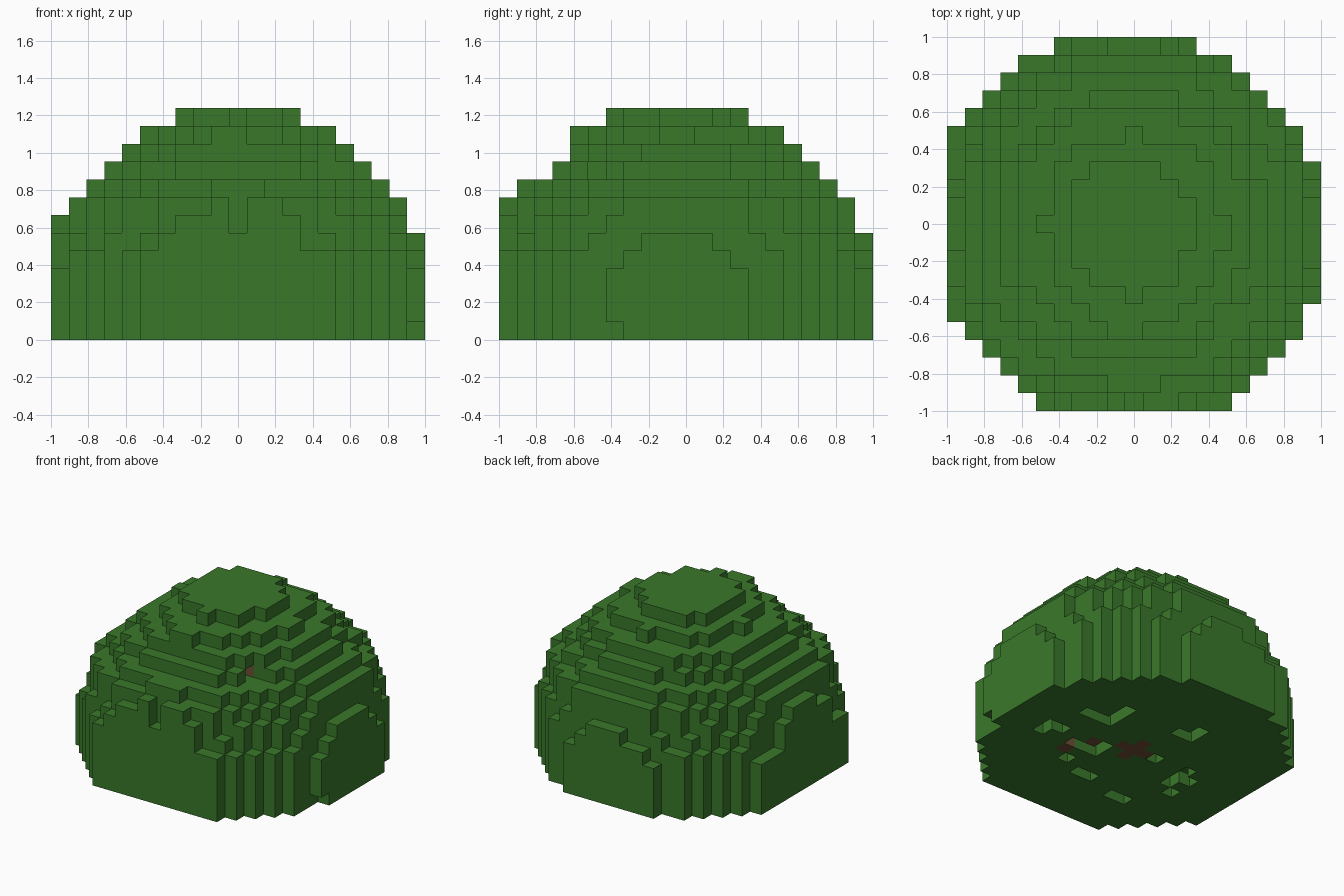
import bpy
import bmesh
from mathutils import Vector

cube = bpy.data.objects.get("Cube")
if cube:
    bpy.data.objects.remove(cube)

UNIT = 2 / 21          # edge of one block
HALF = 10              # blocks either side of the middle one


def make_material(name, rgb):
    mat = bpy.data.materials.new(name)
    mat.use_nodes = True
    colour = (*rgb, 1)
    mat.diffuse_color = colour
    mat.node_tree.nodes["Principled BSDF"].inputs["Base Color"].default_value = colour
    return mat


leaf_green = make_material("leaf green", (0.041, 0.187, 0.023))
bark_brown = make_material("bark brown", (0.16, 0.075, 0.032))

# Squared radius of each block layer, from the ground to the crown
LAYERS = [122, 122, 122, 122, 122, 107, 100, 95.5, 78, 60, 45, 28, 14.4]


def in_canopy(i, j, k):
    """Round layers, leaning slightly to the front and right."""
    return (i + 0.15) ** 2 + (j + 0.25) ** 2 <= LAYERS[k]


span = range(-HALF, HALF + 1)
leaves = {(i, j, k) for k in range(len(LAYERS)) for i in span for j in span
          if in_canopy(i, j, k)}

# Uneven top edge of the front face, one column height per block
FRONT_TOPS = [5, 6, 7, 7, 8, 6, 8, 8, 7, 5, 5]
leaves = {b for b in leaves if b[1] > -HALF}
leaves |= {(i - 5, -HALF, k) for i, top in enumerate(FRONT_TOPS) for k in range(top)}

# Irregular leaf tufts
leaves |= {(-HALF, 5, k) for k in range(4)}
leaves |= {(-1, -6, 11), (0, -6, 11), (-3, 6, 10)}

# Clipped columns around the rim
RIM = [(7, 8), (8, 7), (-8, -8), (10, 4)]
leaves -= {(i, j, k) for i, j in RIM for k in range(5)}

# Shoulders of the side and back faces
leaves -= {(s, j, 4) for s in (-HALF, HALF) for j in span if not -4 < j < 3}
leaves -= {(i, HALF, 4) for i in span if not -4 < i < 3}

# Clipped crown corner and side tuft
leaves -= {(3, -2, 12), (-5, 1, 11), (-5, -1, 11), (-5, -2, 11)}

# Missing block low on the side, and the recess in the upper front
leaves -= {(10, -4, 0), (4, -5, 9), (5, -5, 9), (5, -6, 9)}

# Gaps in the underside, some of them two blocks deep
GAPS = [(7, -2), (7, -1), (6, -1), (6, 2), (5, 2), (4, 2), (4, 3), (4, 4),
        (-1, 4), (-2, 4), (-2, 5), (4, -2), (3, -2), (2, -2), (2, -1),
        (1, -5), (0, -5), (-3, -6), (-4, -6), (-2, 0), (-5, 0), (-5, -1),
        (-5, -2), (-6, -1), (-6, -3), (3, -4)]
leaves -= {(i, j, 0) for i, j in GAPS}
leaves -= {(4, 4, 1), (-2, 5, 1)}

# Trunk core with a cross section, and the branch blocks seen in the gaps
trunk = {(i, j, k) for i in (-1, 0, 1) for j in (-1, 0, 1) for k in range(8)
         if abs(i) + abs(j) < 2}
branches = {(4, 3, 1), (4, -3, 0), (3, -1, 0), (-2, 4, 1), (4, -4, 9)}
leaves -= trunk | branches
solid = leaves | trunk | branches


def build_blocks(name, blocks, mat):
    """Make the exposed faces of a set of blocks."""
    bm = bmesh.new()
    corners = {}

    def corner(p):
        key = tuple(round(c * 2) for c in p)
        if key not in corners:
            corners[key] = bm.verts.new(p * UNIT)
        return corners[key]

    for block in sorted(blocks):
        centre = Vector(block) + Vector((0, 0, 0.5))
        for axis in range(3):
            for sign in (-1, 1):
                step = [0, 0, 0]
                step[axis] = sign
                if tuple(b + s for b, s in zip(block, step)) in solid:
                    continue
                n = Vector(step) / 2
                u = Vector((0, 0, 0))
                u[(axis + 1) % 3] = 0.5
                v = n.cross(u) * 2
                bm.faces.new([corner(centre + n + a * u + b * v)
                              for a, b in ((-1, -1), (1, -1), (1, 1), (-1, 1))])
    mesh = bpy.data.meshes.new(name)
    bm.to_mesh(mesh)
    bm.free()
    mesh.materials.append(mat)
    obj = bpy.data.objects.new(name, mesh)
    bpy.context.collection.objects.link(obj)
    return obj


build_blocks("leaf_canopy", leaves, leaf_green)
build_blocks("trunk", trunk, bark_brown)
build_blocks("branches", branches, bark_brown)
